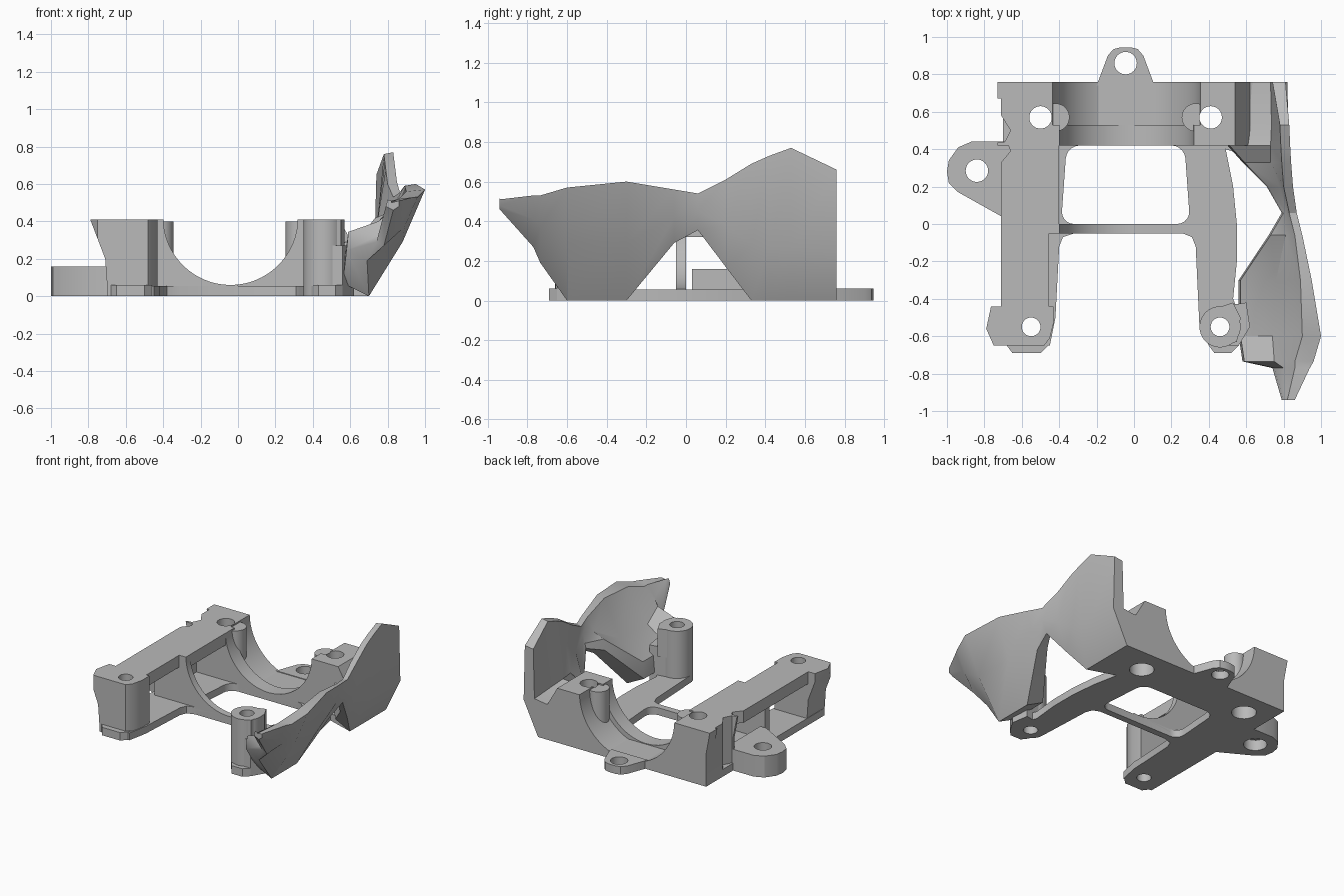
import bpy, bmesh, math

cube = bpy.data.objects.get("Cube")
if cube:
    bpy.data.objects.remove(cube, do_unlink=True)

grey = bpy.data.materials.new("plain_grey")
grey.use_nodes = True
colour = (0.49, 0.49, 0.49, 1)
grey.diffuse_color = colour
grey.node_tree.nodes["Principled BSDF"].inputs["Base Color"].default_value = colour


def finish(name, bm):
    bmesh.ops.recalc_face_normals(bm, faces=bm.faces)
    mesh = bpy.data.meshes.new(name)
    bm.to_mesh(mesh)
    bm.free()
    mesh.materials.append(grey)
    ob = bpy.data.objects.new(name, mesh)
    bpy.context.collection.objects.link(ob)
    return ob


def prism(name, pts, lo, hi, axis="z", radius=0):
    """Extrude an outline along z, or an x-z outline along y."""
    bm = bmesh.new()
    put = (lambda a, b, h: (a, b, h)) if axis == "z" else (lambda a, b, h: (a, h, b))
    rings = [[bm.verts.new(put(a, b, h)) for a, b in pts] for h in (lo, hi)]
    for ring in rings:
        bm.faces.new(ring)
    sides = []
    for i in range(len(pts)):
        j = (i + 1) % len(pts)
        bm.faces.new((rings[0][i], rings[0][j], rings[1][j], rings[1][i]))
        sides.append(bm.edges.get((rings[0][i], rings[1][i])))
    if radius:
        bmesh.ops.bevel(bm, geom=sides, offset=radius, segments=5,
                        profile=0.5, affect='EDGES')
    return finish(name, bm)


def disc(a, b, r, n=32):
    return [(a + r * math.cos(math.tau * i / n), b + r * math.sin(math.tau * i / n))
            for i in range(n)]


def box(x0, x1, y0, y1):
    return [(x0, y0), (x1, y0), (x1, y1), (x0, y1)]


def cut(cutter, *targets):
    """Subtract a cutter from the targets, then discard it."""
    cutter.hide_render = True
    for ob in targets:
        bpy.context.view_layer.objects.active = ob
        mod = ob.modifiers.new("cut", 'BOOLEAN')
        mod.operation = 'DIFFERENCE'
        mod.solver = 'EXACT'
        mod.object = cutter
        bpy.ops.object.modifier_apply(modifier=mod.name)
    bpy.data.objects.remove(cutter, do_unlink=True)


def drill(x, y, r, *targets, top=0.6):
    cut(prism("drill", disc(x, y, r), -0.1, top), *targets)


# Base plate with its rounded opening
base = prism("base_plate", [
    (-.70, -.65), (-.45, -.65), (-.42, -.5), (-.40, -.12), (-.38, -.07), (-.32, -.05),
    (.26, -.05), (.31, -.07), (.33, -.12), (.35, -.55), (.40, -.65), (.53, -.65),
    (.57, -.5), (.53, -.4), (.55, -.2), (.55, 0), (.53, .2), (.49, .40),
    (.70, .33), (.70, .76), (-.70, .76)], 0, .055)
cut(prism("opening", [(-.39, 0), (.30, 0), (.27, .42), (-.36, .42)], -.1, .2, radius=.07), base)

# Rear block with a stepped half-round cradle
block = prism("rear_block", [(-.70, 0), (.70, 0), (.70, .25), (.62, .27), (.54, .41),
                             (-.73, .41), (-.70, .25)], .42, .76, "y")
cut(prism("cradle", disc(-.04, .42, .36, 64), .3, .9, "y"), block)
cut(prism("cradle_step", disc(-.04, .42, .395, 64), .53, .9, "y"), block)
cut(prism("side_notch", [(-.8, .67), (-.71, .67), (-.71, .58), (-.66, .50), (-.69, .44),
                         (-.8, .43)], -.1, .6), block)

# Round bosses beside the cradle
bosses = [prism(side + "_boss", disc(x, .57, .075), .08, .40)
          for side, x in (("right", -.42), ("left", .33))]

# Raised side rail, and the curved web holding it up
rail = prism("side_rail", [(-.71, -.60), (-.455, -.60), (-.455, -.05), (-.40, -.05),
                           (-.40, .44), (-.68, .44), (-.66, .39), (-.71, .33)], .32, .41)
web = prism("curved_web", box(-.66, .0, .0, .41), -.05, 0, "y")
cut(prism("web_round", disc(-.04, .42, .36, 64), -.2, .2, "y"), web)

# Front posts and their feet
right_post = prism("right_front_post", [(-.67, 0), (-.70, .06), (-.71, .2), (-.79, .41),
                                        (-.43, .41), (-.43, 0)], -.65, -.44, "y")
cut(prism("outer_corner", [(-.9, -.7), (-.73, -.7), (-.75, -.65), (-.79, -.56),
                           (-.76, -.42), (-.9, -.42)], -.1, .6), right_post)
cut(prism("inner_corner", [(-.48, -.7), (-.3, -.7), (-.3, -.5), (-.43, -.53),
                           (-.45, -.61), (-.48, -.65)], -.1, .6), right_post)
left_post = prism("left_front_post", disc(.46, -.55, .11), 0, .41)
buttress = prism("post_buttress", [(.46, -.65), (.56, -.65), (.62, -.55), (.60, -.42), (.48, -.44)], 0, .27)
post_side = prism("post_side", [(.46, -.65), (.55, -.63), (.57, -.50), (.53, -.42), (.44, -.45)], .2, .41)
for side, x0, x1 in (("right", -.68, -.46), ("left", .40, .56)):
    prism(side + "_foot", [(x0, -.60), (x0, -.65), (x0 + .03, -.69), (x1 - .04, -.69),
                           (x1, -.65), (x1, -.60)], 0, .06)

# Mounting lugs
ear = prism("side_lug", [(-.64, .44), (-.87, .44), (-.94, .41), (-.99, .34), (-1, .28),
                         (-.99, .22), (-.94, .17), (-.69, .03), (-.64, .03)], 0, .16)
tab = prism("rear_tab", [(-.20, .74), (-.14, .90), (-.11, .935), (-.07, .945), (-.02, .945),
                         (.02, .935), (.05, .90), (.11, .74)], 0, .06)

# Screw holes, counterbored from below
drill(-.84, .285, .06, ear)
drill(-.84, .285, .08, ear, top=.08)
drill(-.045, .86, .06, tab)
for x, boss in ((-.50, bosses[0]), (.41, bosses[1])):
    drill(x, .57, .06, base, block, boss)
    drill(x, .57, .085, base, block, boss, top=.12)
drill(-.55, -.55, .05, base, right_post, rail)
drill(.46, -.55, .05, base, left_post, buttress, post_side)

# Faceted side guard: y, outer low / middle / top points (x, z), three thicknesses
stations = [
    (-.94, .83, .46, .86, .48, .86, .51, .04, .04, .04),
    (-.77, .78, .27, .88, .41, .94, .53, .04, .08, .08),
    (-.735, .69, .19, .89, .37, .96, .53, .11, .14, .10),
    (-.60, .70, 0, .88, .29, 1.0, .57, .14, .14, .10),
    (-.30, .70, 0, .87, .29, .95, .60, .14, .11, .06),
    (-.06, .81, .29, .87, .42, .90, .56, .09, .06, .04),
    (.06, .83, .355, .865, .45, .87, .54, .04, .05, .04),
    (.20, .77, .17, .85, .38, .85, .61, .06, .07, .05),
    (.33, .70, 0, .83, .28, .84, .69, .12, .10, .05),
    (.42, .70, 0, .83, .27, .835, .73, .20, .10, .05),
    (.53, .70, 0, .825, .26, .83, .77, .18, .09, .05),
    (.76, .70, 0, .82, .25, .81, .66, .18, .09, .07)]
bm = bmesh.new()
rings = []
for y, xb, zb, xm, zm, xt, zt, tb, tm, tt in stations:
    outline = [(xb, zb), (xm, zm), (xt, zt), (xt - tt, zt - .01),
               (xm - tm, zm + .03), (xb - tb + .01, zb + tb * 1.4), (xb - tb, zb + tb * .5)]
    rings.append([bm.verts.new((x, y, z)) for x, z in outline])
for a, b in zip(rings, rings[1:]):
    for i in range(len(a)):
        j = (i + 1) % len(a)
        bm.faces.new((a[i], a[j], b[j], b[i]))
bm.faces.new(rings[0])
bm.faces.new(rings[-1])
finish("side_guard", bm)

# Smooth the round walls while keeping hard edges
bpy.ops.object.select_all(action='DESELECT')
for ob in bpy.context.scene.objects:
    if ob.type == 'MESH' and grey.name in ob.data.materials:
        ob.select_set(True)
        bpy.context.view_layer.objects.active = ob
bpy.ops.object.shade_smooth_by_angle(angle=math.radians(30))
